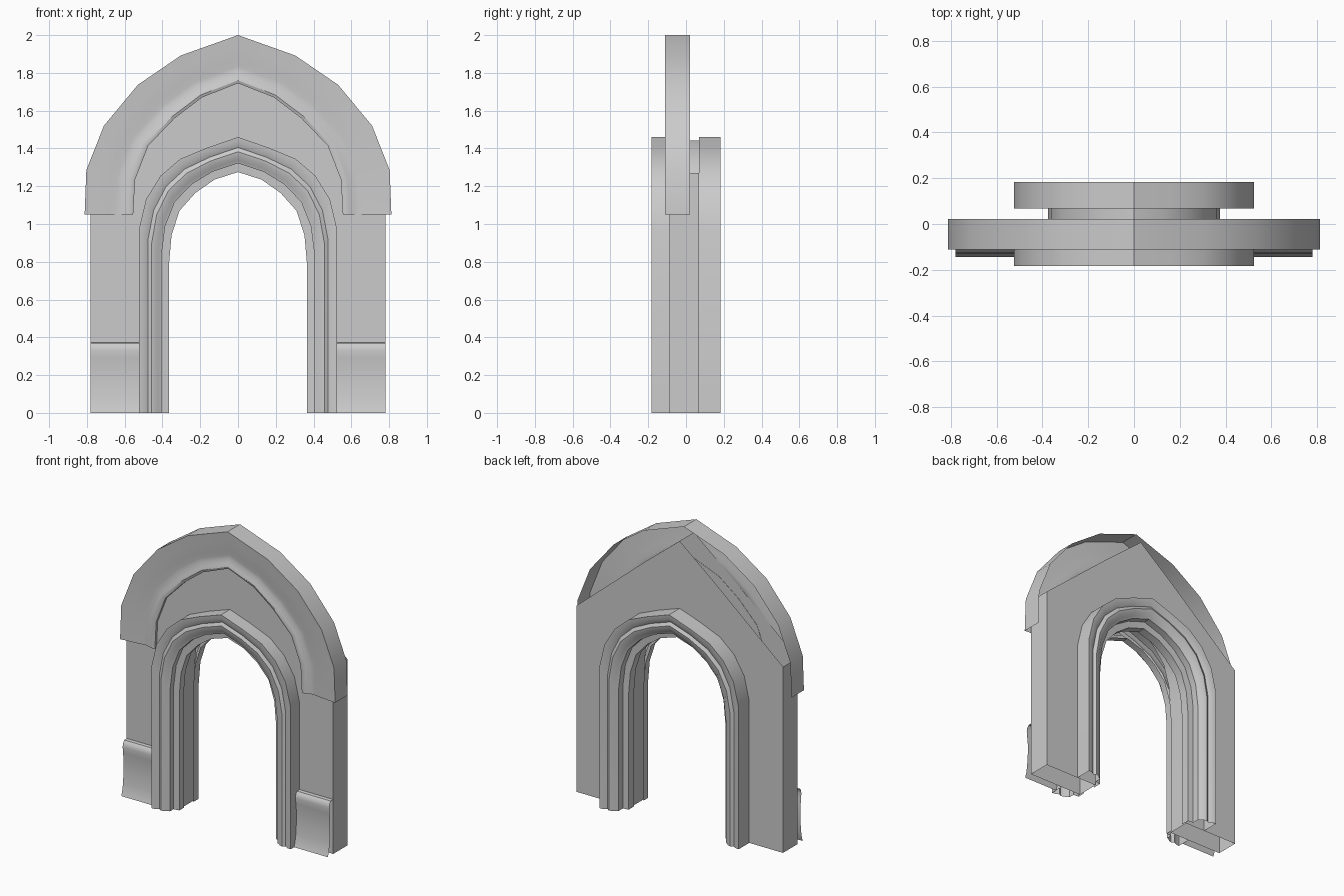
import bpy
import bmesh
import math

cube = bpy.data.objects.get("Cube")
if cube:
    bpy.data.objects.remove(cube, do_unlink=True)

stone = bpy.data.materials.new("grey_stone")
stone.use_nodes = True
GREY = (0.6, 0.6, 0.6, 1)
stone.diffuse_color = GREY
stone.node_tree.nodes["Principled BSDF"].inputs["Base Color"].default_value = GREY

WALL_FRONT, WALL_BACK = -0.087, 0.068


def arch(half, y):
    """Full path over the arch from -x to +x; half runs from foot to apex."""
    left = [(-x, y, z) for x, z in half]
    right = [(x, y, z) for x, z in reversed(half[:-1])]
    return left + right


def blend(a, b, t):
    return [(p[0] + (q[0] - p[0]) * t, p[1] + (q[1] - p[1]) * t)
            for p, q in zip(a, b)]


def loft(bm, paths, flip=False):
    rows = [[bm.verts.new(p) for p in path] for path in paths]
    for a, b in zip(rows, rows[1:]):
        for i in range(len(a) - 1):
            quad = [a[i], b[i], b[i + 1], a[i + 1]]
            bm.faces.new(quad[::-1] if flip else quad)


def finish(name, bm, angle=35):
    bmesh.ops.remove_doubles(bm, verts=bm.verts, dist=0.0005)
    mesh = bpy.data.meshes.new(name)
    bm.to_mesh(mesh)
    bm.free()
    obj = bpy.data.objects.new(name, mesh)
    mesh.materials.append(stone)
    bpy.context.collection.objects.link(obj)
    bpy.ops.object.select_all(action='DESELECT')
    obj.select_set(True)
    bpy.context.view_layer.objects.active = obj
    bpy.ops.object.shade_smooth_by_angle(angle=math.radians(angle))
    return obj


# Pointed arch curves, foot to apex
inner = [(.365, 0), (.365, .79), (.352, .94), (.31, 1.07),
         (.225, 1.165), (.125, 1.235), (0, 1.275)]
outer = [(.525, 0), (.525, .97), (.487, 1.13), (.41, 1.255),
         (.305, 1.345), (.16, 1.405), (0, 1.46)]
opening = [(x * 1.03, z * 1.13 if z else 0) for x, z in inner]
gable = [(.78, 0), (.78, .85), (.78, 1.06), (.78, 1.27),
         (.52, 1.49), (.26, 1.71), (0, 1.92)]

# Gabled wall: front and back skins, open roof, sides and passage lining
bm = bmesh.new()
loft(bm, [arch(gable, WALL_FRONT), arch(opening, WALL_FRONT)])
loft(bm, [arch(gable, WALL_BACK), arch(opening, WALL_BACK)], flip=True)
loft(bm, [arch(opening, WALL_FRONT), arch(opening, WALL_BACK)])
for s in (-1, 1):
    side = [[(s * x, y, z) for x, z in gable[:4]] for y in (WALL_FRONT, WALL_BACK)]
    loft(bm, side, flip=s > 0)
finish("gabled_wall", bm)

# Moulded trim around the opening: (position from inner to outer, projection)
trim = [(1, 0), (1, 1), (.84, .97), (.7, .84), (.58, .95), (.45, .9),
        (.34, .76), (.25, .7), (.25, .3), (0, .26), (0, -.25)]
for name, wall, reach in (("front_arch_trim", WALL_FRONT, -.096),
                          ("back_arch_trim", WALL_BACK, .115)):
    bm = bmesh.new()
    loft(bm, [arch(blend(inner, outer, t), wall + reach * d) for t, d in trim],
         flip=reach > 0)
    finish(name, bm)

# Hood moulding over the arch: (position from inner to outer, y)
hood_inner = [(.555, 1.05), (.545, 1.235), (.475, 1.415), (.335, 1.56),
              (.19, 1.67), (0, 1.745)]
hood_outer = [(.812, 1.05), (.803, 1.285), (.71, 1.52), (.53, 1.737),
              (.303, 1.892), (0, 2)]
hood = [(1, .022), (1, -.112), (.75, -.106), (.5, -.1), (.36, -.094),
        (.25, -.094), (.14, -.105), (.06, -.11), (0, -.104), (0, -.085)]
bm = bmesh.new()
loft(bm, [arch(blend(hood_inner, hood_outer, t), y) for t, y in hood])
finish("hood_moulding", bm)

# Curved plinth facings at the feet: (y, z)
plinth = [(-.087, .372), (-.112, .37), (-.126, .355), (-.13, .33), (-.126, .29),
          (-.12, .24), (-.12, .16), (-.126, .08), (-.135, .03), (-.145, 0)]
for name, x0, x1 in (("right_plinth", -.78, -.525), ("left_plinth", .525, .78)):
    bm = bmesh.new()
    loft(bm, [[(x0, y, z), (x1, y, z)] for y, z in plinth])
    finish(name, bm)
